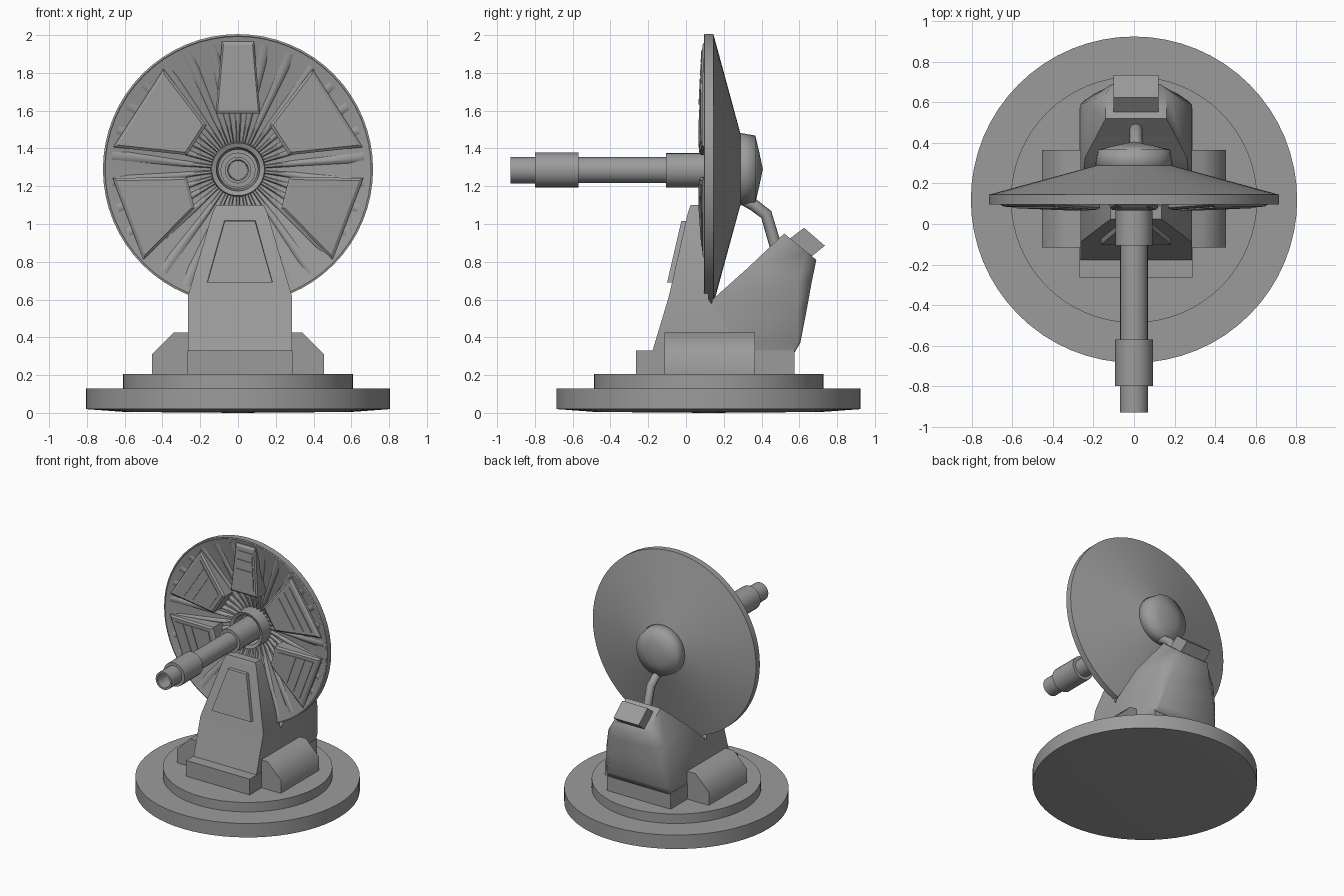
import bpy, bmesh
from math import sin, cos, pi, radians, hypot
from mathutils import Vector

if "Cube" in bpy.data.objects:
    bpy.data.objects.remove(bpy.data.objects["Cube"])

CY = 0.12      # base centre in y
DZ = 1.29      # dish axis height
BX = 0.01      # body centre in x

# One dark grey for every part
grey = bpy.data.materials.new("dark_grey")
grey.diffuse_color = (0.33, 0.33, 0.33, 1)
grey.use_nodes = True
grey.node_tree.nodes["Principled BSDF"].inputs["Base Color"].default_value = grey.diffuse_color


def finish(name, bm, angle=30):
    bmesh.ops.remove_doubles(bm, verts=bm.verts, dist=1e-5)
    bmesh.ops.recalc_face_normals(bm, faces=bm.faces)
    me = bpy.data.meshes.new(name)
    bm.to_mesh(me)
    bm.free()
    me.materials.append(grey)
    ob = bpy.data.objects.new(name, me)
    bpy.context.collection.objects.link(ob)
    bpy.ops.object.select_all(action='DESELECT')
    ob.select_set(True)
    bpy.context.view_layer.objects.active = ob
    bpy.ops.object.shade_smooth_by_angle(angle=radians(angle))
    return ob


def add_loft(bm, sections):
    """Skin a list of equal-length closed rings and cap both ends."""
    rings = [[bm.verts.new(p) for p in s] for s in sections]
    n = len(rings[0])
    for a, b in zip(rings, rings[1:]):
        for i in range(n):
            bm.faces.new((a[i], a[(i + 1) % n], b[(i + 1) % n], b[i]))
    bm.faces.new(rings[0][::-1])
    bm.faces.new(rings[-1])


def loft(name, sections, angle=30):
    bm = bmesh.new()
    add_loft(bm, sections)
    return finish(name, bm, angle)


def lathe(name, profile, axis, centre, steps, angle=30):
    """Spin (radius, height) points around the y or z axis."""
    bm = bmesh.new()
    pts = [Vector((r, h, 0)) if axis == 'Y' else Vector((r, 0, h)) for r, h in profile]
    vs = [bm.verts.new(p + Vector(centre)) for p in pts]
    es = [bm.edges.new(e) for e in zip(vs, vs[1:])]
    bmesh.ops.spin(bm, geom=vs + es, cent=centre, angle=2 * pi, steps=steps,
                   axis=(0, 1, 0) if axis == 'Y' else (0, 0, 1))
    return finish(name, bm, angle)


def rect(hw, y0, y1, z0, z1):
    """Section running from (y0, z0) to (y1, z1), full width."""
    return [(BX - hw, y0, z0), (BX + hw, y0, z0), (BX + hw, y1, z1), (BX - hw, y1, z1)]


def rear_section(hw, cut, y0, z0, y1, z1, t):
    """Section with its two rear corners cut off."""
    ym, zm = y0 + (y1 - y0) * t, z0 + (z1 - z0) * t
    return [(BX - hw, y0, z0), (BX + hw, y0, z0), (BX + hw, ym, zm),
            (BX + cut, y1, z1), (BX - cut, y1, z1), (BX - hw, ym, zm)]


# Round base in two steps
lathe("base", [(0, 0), (0.6, 0.005), (0.805, 0.02), (0.805, 0.13), (0.608, 0.13),
               (0.608, 0.205), (0, 0.205)], 'Z', (0, CY, 0), 64)

# Foot plate and side housings
loft("foot_plate", [rect(0.278, -0.265, 0.575, z, z) for z in (0.2, 0.33)])
side = [(-0.455, 0.2), (0.455, 0.2), (0.455, 0.31), (0.34, 0.425), (-0.34, 0.425), (-0.455, 0.31)]
loft("side_housing", [[(x, y, z) for x, z in side] for y in (-0.115, 0.365)], 60)

# Front tower with its raised panel
loft("front_tower", [rect(0.275, -0.18, 0.3, 0.32, 0.32), rect(0.275, -0.09, 0.12, 0.62, 0.6),
                     rect(0.145, 0.01, 0.1, 1.06, 1.06), rect(0.125, 0.025, 0.09, 1.1, 1.1)], 50)
loft("tower_panel", [
    [(BX - 0.175, -0.05, 0.69), (BX + 0.175, -0.05, 0.69), (BX + 0.085, 0.03, 1.02), (BX - 0.085, 0.03, 1.02)],
    [(BX - 0.172, -0.1, 0.69), (BX + 0.172, -0.1, 0.69), (BX + 0.08, -0.025, 1.015), (BX - 0.08, -0.025, 1.015)]])

# Rear tower, square at the foot and narrowing to an angled cap
loft("rear_tower", [rear_section(0.275, 0.265, 0.08, 0.32, 0.575, 0.32, 0.98),
                    rear_section(0.275, 0.26, 0.1, 0.40, 0.605, 0.37, 0.97),
                    rear_section(0.275, 0.21, 0.14, 0.60, 0.64, 0.55, 0.9),
                    rear_section(0.25, 0.16, 0.33, 0.77, 0.665, 0.69, 0.8),
                    rear_section(0.15, 0.12, 0.52, 0.95, 0.69, 0.81, 0.7)], 60)
loft("rear_cap", [rect(0.11, 0.52, 0.63, 0.90, 0.80), rect(0.11, 0.625, 0.735, 0.98, 0.885)])

# Dish: shallow front bowl, hub cup, rim, back cone and rear boss
lathe("dish", [(0, 0.2), (0.105, 0.2), (0.115, 0.11), (0.14, 0.1), (0.145, 0.22), (0.70, 0.1),
               (0.705, 0.095), (0.715, 0.097), (0.715, 0.145), (0.19, 0.288)], 'Y', (0, 0, DZ), 64)
lathe("dish_boss", [(0.17, 0.27), (0.192, 0.288), (0.178, 0.367), (0.09, 0.388), (0, 0.407)],
      'Y', (0, 0, DZ), 32, 75)


def bowl(r):
    return 0.1 + (0.70 - r) * 0.216


# Radial ribs fanning out from the hub
bm = bmesh.new()
for k in range(30):
    a = radians(12 * k + 6)
    out, across = Vector((cos(a), 0, sin(a))), Vector((-sin(a), 0, cos(a)))
    rings = []
    for r, hw, h in ((0.14, 0.010, 0.025), (0.3, 0.018, 0.018), (0.67, 0.036, 0.001)):
        c = out * r + Vector((0, 0, DZ))
        y = bowl(r)
        rings.append([c + across * s * hw * w + Vector((0, yy, 0))
                      for s, w, yy in ((-1, 1, y + 0.005), (1, 1, y + 0.005),
                                       (1, 0.5, y - h), (-1, 0.5, y - h))])
    add_loft(bm, rings)
finish("dish_ribs", bm, 70)


# Tapered dish panels: bevelled body with raised plates on the face
def dish_panel(name, quad):
    c = [Vector((x, 0, z)) for x, z in quad]       # outer pair, then inner pair
    mid = sum(c, Vector()) / 4

    def level(shrink, depth):
        ring = []
        for p in c:
            q = p.lerp(mid, shrink)
            r = hypot(q.x, q.z - DZ)
            face = 0.066 + max(0, r - 0.45) * 0.08
            ring.append(Vector((q.x, bowl(r) + 0.01 if depth is None else face + depth, q.z)))
        return ring

    bm = bmesh.new()
    add_loft(bm, [level(0, None), level(0, 0.014), level(0.09, 0.004)])
    a, b, cc, d = level(0.25, 0.0)
    for t0, t1 in ((0.0, 0.22), (0.24, 0.48), (0.5, 1.0)):
        strip = [a.lerp(d, t0), b.lerp(cc, t0), b.lerp(cc, t1), a.lerp(d, t1)]
        add_loft(bm, [[p + Vector((0, 0.012, 0)) for p in strip], strip])
    finish(name, bm)


upper = [(0.394, 1.82), (0.66, 1.407), (0.27, 1.365), (0.167, 1.524)]
lower = [(0.664, 1.243), (0.50, 0.81), (0.23, 1.085), (0.272, 1.249)]
dish_panel("top_panel", [(-0.085, 1.965), (0.085, 1.965), (0.118, 1.585), (-0.118, 1.585)])
for label, s in (("right", 1), ("left", -1)):
    dish_panel("upper_panel_" + label, [(s * x, z) for x, z in upper])
    dish_panel("lower_panel_" + label, [(s * x, z) for x, z in lower])

# Emitter barrel with hollow tip and collars
lathe("barrel", [(0, -0.7), (0.05, -0.7), (0.055, -0.93), (0.07, -0.93), (0.07, -0.8),
                 (0.093, -0.8), (0.093, -0.57), (0.069, -0.57), (0.069, -0.107),
                 (0.092, -0.107), (0.092, 0.21)], 'Y', (0, 0, DZ - 0.005), 20)

# Bent feed pipe from the dish boss to the rear tower
cu = bpy.data.curves.new("feed_pipe", 'CURVE')
cu.dimensions = '3D'
cu.bevel_depth = 0.032
cu.bevel_resolution = 2
cu.use_fill_caps = True
cu.materials.append(grey)
sp = cu.splines.new('POLY')
path = [(0.29, 1.14), (0.36, 1.1), (0.425, 1.05), (0.475, 0.88)]
sp.points.add(len(path) - 1)
for pt, (y, z) in zip(sp.points, path):
    pt.co = (BX, y, z, 1)
bpy.context.collection.objects.link(bpy.data.objects.new("feed_pipe", cu))
